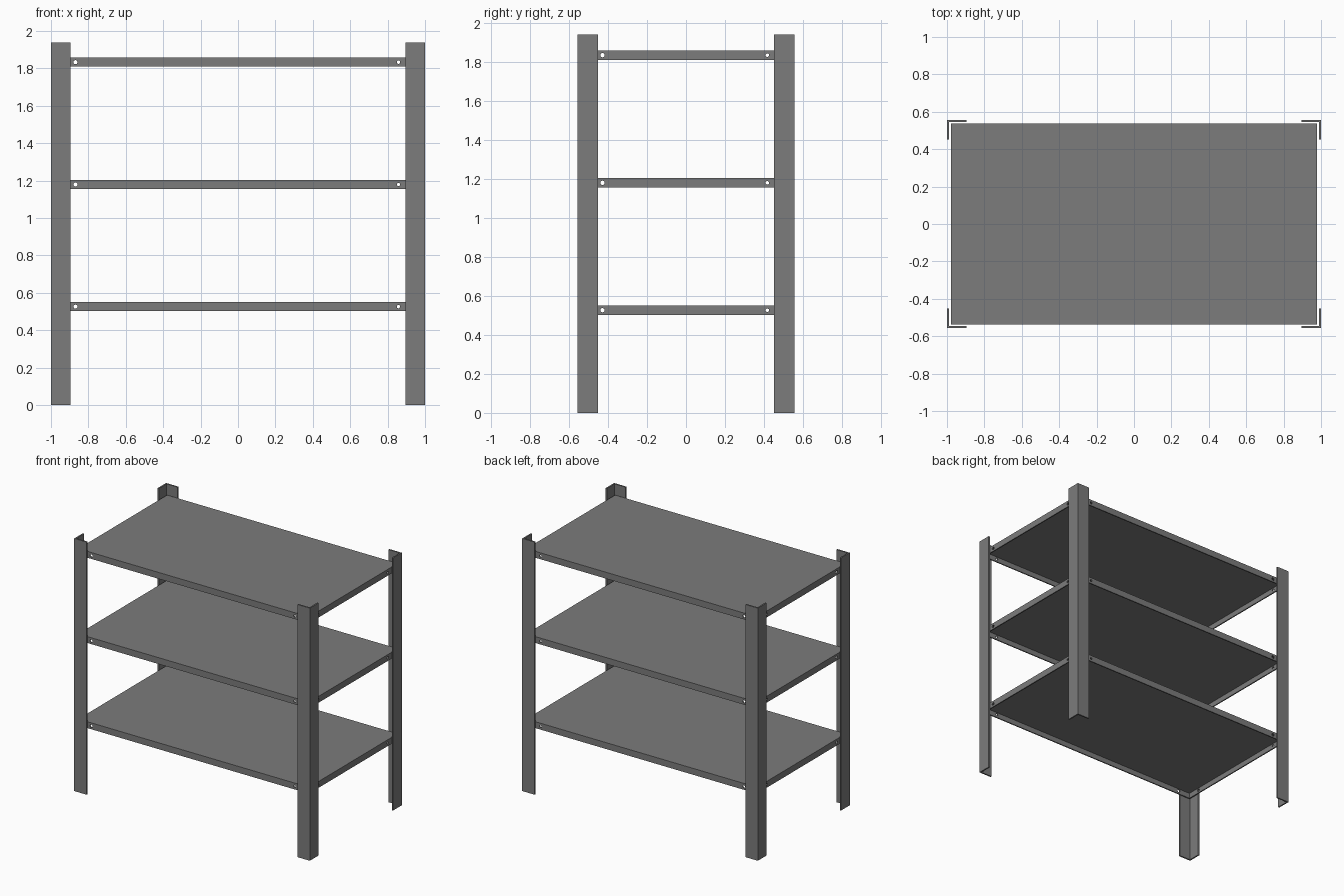
import bpy, bmesh
from math import pi
from mathutils import Matrix, Vector

if "Cube" in bpy.data.objects:
    bpy.data.objects.remove(bpy.data.objects["Cube"])

steel = bpy.data.materials.new("grey_steel")
steel.use_nodes = True
colour = (0.2, 0.2, 0.2, 1)
steel.diffuse_color = colour
steel.node_tree.nodes["Principled BSDF"].inputs["Base Color"].default_value = colour

HALF_X, HALF_Y, HEIGHT = 1.0, 0.557, 1.938
SHELF_X, SHELF_Y, SHELF_H = 0.979, 0.538, 0.049
SHEET = 0.009


def make_object(name, bm):
    bmesh.ops.recalc_face_normals(bm, faces=bm.faces)
    mesh = bpy.data.meshes.new(name)
    bm.to_mesh(mesh)
    bm.free()
    mesh.materials.append(steel)
    obj = bpy.data.objects.new(name, mesh)
    bpy.context.collection.objects.link(obj)
    return obj


def add_box(bm, low, high):
    low, high = Vector(low), Vector(high)
    size = Matrix.Diagonal((*(high - low), 1))
    bmesh.ops.create_cube(bm, size=1, matrix=Matrix.Translation((low + high) / 2) @ size)


# Angle-iron legs, extruded from an L profile at each corner
def make_leg(name, sx, sy):
    wide, t = 0.105, 0.011
    profile = [(0, 0), (wide, 0), (wide, t), (t, t), (t, wide), (0, wide)]
    bm = bmesh.new()
    base = bm.faces.new([bm.verts.new((sx * (HALF_X - u), sy * (HALF_Y - v), 0))
                         for u, v in profile])
    top = bmesh.ops.extrude_face_region(bm, geom=[base])["geom"]
    verts = [g for g in top if isinstance(g, bmesh.types.BMVert)]
    bmesh.ops.translate(bm, verts=verts, vec=(0, 0, HEIGHT))
    make_object(name, bm)


for sx, side in ((1, "left"), (-1, "right")):
    for sy, end in ((-1, "front"), (1, "back")):
        make_leg(f"{end}_{side}_leg", sx, sy)

# Shelf tray: flat panel with folded-down flanges, open underneath
bm = bmesh.new()
add_box(bm, (-SHELF_X, -SHELF_Y, 0), (SHELF_X, SHELF_Y, SHELF_H))
tray = make_object("bottom_shelf", bm)

# Cutters: hollow underside and bolt holes through the flanges
bm = bmesh.new()
inner_x, inner_y = SHELF_X - SHEET, SHELF_Y - SHEET
add_box(bm, (-inner_x, -inner_y, -0.1), (inner_x, inner_y, SHELF_H - SHEET))
hollow = make_object("hollow_cutter", bm)

bm = bmesh.new()
HOLE_Z = 0.024


def add_hole(place, radius, turn):
    bmesh.ops.create_cone(bm, cap_ends=True, segments=16, radius1=radius, radius2=radius,
                          depth=0.04, matrix=Matrix.Translation(place) @ turn)


for s in (-1, 1):
    for x, y, r in ((-0.869, -0.428, 0.011), (0.858, 0.417, 0.009)):
        add_hole((x, s * SHELF_Y, HOLE_Z), r, Matrix.Rotation(pi / 2, 4, "X"))
        add_hole((s * SHELF_X, y, HOLE_Z), r, Matrix.Rotation(pi / 2, 4, "Y"))
holes = make_object("hole_cutter", bm)

bpy.context.view_layer.objects.active = tray
for cutter in (hollow, holes):
    cutter.hide_render = True
    cut = tray.modifiers.new("cut", "BOOLEAN")
    cut.operation = "DIFFERENCE"
    cut.solver = "EXACT"
    cut.object = cutter
    bpy.ops.object.modifier_apply(modifier=cut.name)
    bpy.data.objects.remove(cutter)

# Three identical shelves
tray.location.z = 0.502
for name, z in (("middle_shelf", 1.155), ("top_shelf", 1.809)):
    shelf = bpy.data.objects.new(name, tray.data)
    shelf.location.z = z
    bpy.context.collection.objects.link(shelf)
